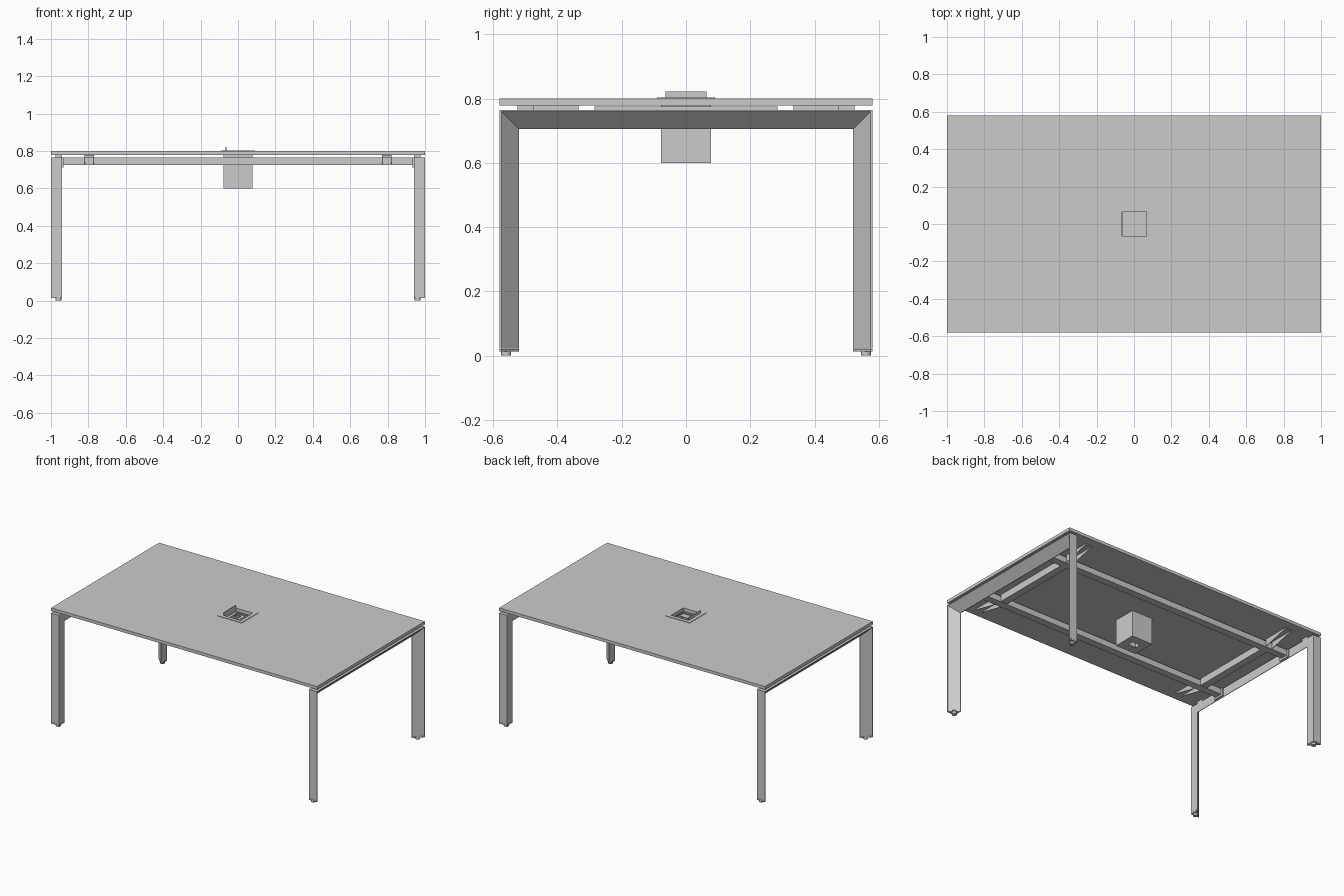
import bpy, bmesh

if "Cube" in bpy.data.objects:
    bpy.data.objects.remove(bpy.data.objects["Cube"])


def make(name, verts, faces):
    me = bpy.data.meshes.new(name)
    me.from_pydata(verts, [], faces)
    bm = bmesh.new()
    bm.from_mesh(me)
    bmesh.ops.recalc_face_normals(bm, faces=bm.faces)
    bm.to_mesh(me)
    bm.free()
    ob = bpy.data.objects.new(name, me)
    bpy.context.collection.objects.link(ob)
    return ob


def skin(name, rings, closed=False):
    """Join equal-sized point rings; cap the ends unless closed."""
    n, m = len(rings[0]), len(rings)
    faces = []
    for r in range(m if closed else m - 1):
        a, b = r * n, (r + 1) % m * n
        faces += [(a + i, a + (i + 1) % n, b + (i + 1) % n, b + i) for i in range(n)]
    if not closed:
        faces += [tuple(range(n)), tuple(range((m - 1) * n, m * n))]
    return make(name, [p for ring in rings for p in ring], faces)


def rect(x0, x1, y0, y1, z):
    return [(x0, y0, z), (x1, y0, z), (x1, y1, z), (x0, y1, z)]


def box(name, x0, x1, y0, y1, z0, z1):
    x0, x1 = sorted((x0, x1))
    y0, y1 = sorted((y0, y1))
    return skin(name, [rect(x0, x1, y0, y1, z0), rect(x0, x1, y0, y1, z1)])


def frame(name, outer, inner, z0, z1):
    """Flat slab with a rectangular hole."""
    return skin(name, [rect(*outer, z0), rect(*outer, z1),
                       rect(*inner, z1), rect(*inner, z0)], closed=True)


def prism_x(name, profile, x0, x1):
    return skin(name, [[(x, y, z) for y, z in profile] for x in (x0, x1)])


W, D = 1.0, 0.58
HOLE = (-0.062, 0.066, -0.066, 0.066)

# Tabletop with the opening for the power box
frame("tabletop", (-W, W, -D, D), HOLE, 0.779, 0.80)

# Mitred end frames with a bevelled triangular section (inset, x)
section = [(0, 1.0), (0.006, 1.0), (0.06, 0.944), (0.06, 0.94), (0, 0.94)]
for sx, side in ((-1, "left"), (1, "right")):
    rings = []
    for sy, low in ((-1, True), (-1, False), (1, False), (1, True)):
        rings.append([(sx * x, sy * (D - d), 0.022 if low else 0.765 - d)
                      for d, x in section])
    skin(f"{side}_leg_frame", rings)

    for sy, end in ((-1, "front"), (1, "back")):
        tag = f"{side}_{end}"
        # Foot cap and round glide
        skin(f"{tag}_foot_cap", [[(sx * x, sy * (D - d), z) for d, x in section]
                                 for z in (0.013, 0.021)])
        bpy.ops.mesh.primitive_cylinder_add(vertices=20, radius=0.015, depth=0.014,
                                            location=(sx * 0.96, sy * 0.56, 0.007))
        bpy.context.object.name = f"{tag}_glide"
        bpy.ops.object.shade_smooth_by_angle()
        # Spacer between frame and top
        box(f"{tag}_spacer", sx * 0.94, sx * 0.975, sy * 0.475, sy * 0.525, 0.765, 0.779)
        # Plate joining rail to end frame
        box(f"{tag}_rail_plate", sx * 0.932, sx * 0.94, sy * 0.27, sy * 0.35, 0.712, 0.765)
        # Tapered channel bracket supporting the top
        taper = [(sy * 0.335, 0.73), (sy * 0.335, 0.779), (sy * 0.52, 0.779), (sy * 0.52, 0.772)]
        for x in (0.77, 0.817):
            prism_x(f"{tag}_bracket_side", taper, sx * x, sx * (x + 0.003))
        box(f"{tag}_bracket_top", sx * 0.77, sx * 0.82, sy * 0.335, sy * 0.52, 0.775, 0.779)

    # Cross bar between the rails
    box(f"{side}_cross_bar", sx * 0.77, sx * 0.82, -0.285, 0.285, 0.728, 0.775)

# Long rails
for sy, end in ((-1, "front"), (1, "back")):
    box(f"{end}_rail", -0.933, 0.933, sy * 0.285, sy * 0.335, 0.725, 0.765)

# Power box under the top, with a cable hole in its base
B = 0.078
frame("power_box_walls", (-B, B, -B, B), (-B + 0.004, B - 0.004, -B + 0.004, B - 0.004), 0.604, 0.779)
frame("power_box_base", (-B, B, -B, B), (-0.03, 0.03, -0.02, 0.02), 0.60, 0.604)

# Trim plate, raised lid and socket panel
frame("trim_plate", (-0.09, 0.09, -0.09, 0.09), HOLE, 0.80, 0.803)
box("open_lid", -0.066, -0.061, -0.064, 0.064, 0.795, 0.822)
box("socket_panel", -0.074, 0.074, -0.074, 0.074, 0.765, 0.77)
frame("panel_rim", (-0.05, 0.064, -0.058, 0.064), (-0.046, 0.06, -0.054, 0.06), 0.77, 0.776)
box("panel_divider", -0.046, 0.06, -0.011, -0.007, 0.77, 0.774)
frame("square_socket", (-0.038, -0.006, 0.01, 0.042), (-0.034, -0.01, 0.014, 0.038), 0.77, 0.776)
for y in (0.012, 0.038):
    box("slot_socket", 0.015, 0.045, y - 0.004, y + 0.004, 0.77, 0.775)
